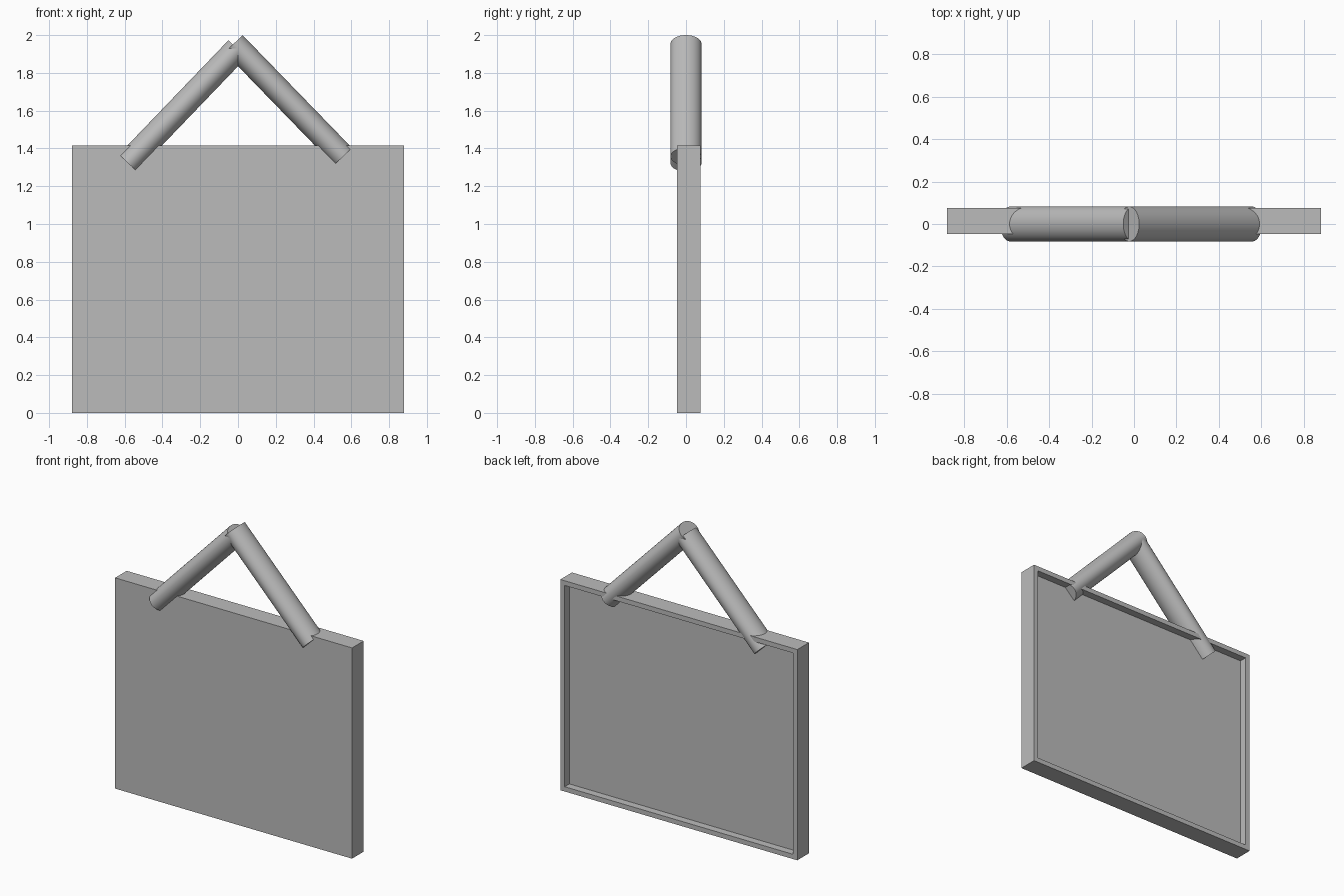
import bpy
import bmesh
from math import radians
from mathutils import Matrix, Vector

cube = bpy.data.objects.get("Cube")
if cube:
    bpy.data.objects.remove(cube, do_unlink=True)

grey = bpy.data.materials.new("plain_grey")
grey.use_nodes = True
grey.diffuse_color = (0.5, 0.5, 0.5, 1)
grey.node_tree.nodes["Principled BSDF"].inputs["Base Color"].default_value = (0.5, 0.5, 0.5, 1)


def finish(bm, name):
    mesh = bpy.data.meshes.new(name)
    bm.to_mesh(mesh)
    bm.free()
    mesh.materials.append(grey)
    obj = bpy.data.objects.new(name, mesh)
    bpy.context.collection.objects.link(obj)
    return obj


# Board: a slab with a shallow recess in its back
FRONT, BACK, HEIGHT = -0.047, 0.076, 1.415
bm = bmesh.new()
size = Matrix.Diagonal((1.76, BACK - FRONT, HEIGHT, 1))
centre = Matrix.Translation((0, (FRONT + BACK) / 2, HEIGHT / 2))
bmesh.ops.create_cube(bm, size=1, matrix=centre @ size)
bm.normal_update()
back = max(bm.faces, key=lambda f: f.normal.y)
bmesh.ops.inset_individual(bm, faces=[back], thickness=0.045)
floor = bmesh.ops.extrude_discrete_faces(bm, faces=[back])["faces"][0]
bmesh.ops.translate(bm, verts=floor.verts, vec=(0, -0.05, 0))
bmesh.ops.recalc_face_normals(bm, faces=bm.faces)
finish(bm, "board")


# Hanger: two slightly flattened rods leaning together
def rod(name, low, high):
    low, high = Vector(low), Vector(high)
    axis = high - low
    turn = Vector((0, 0, 1)).rotation_difference(axis).to_matrix().to_4x4()
    bm = bmesh.new()
    bmesh.ops.create_cone(
        bm, cap_ends=True, segments=48, radius1=1, radius2=1, depth=axis.length,
        matrix=Matrix.Translation((low + high) / 2) @ turn @ Matrix.Diagonal((0.066, 0.082, 1, 1)))
    obj = finish(bm, name)
    bpy.ops.object.select_all(action="DESELECT")
    obj.select_set(True)
    bpy.context.view_layer.objects.active = obj
    bpy.ops.object.shade_smooth_by_angle(angle=radians(35))


rod("right_hanger_rod", (-0.583, 0, 1.323), (-0.003, 0, 1.927))
rod("left_hanger_rod", (0.556, 0, 1.357), (-0.023, 0, 1.954))
